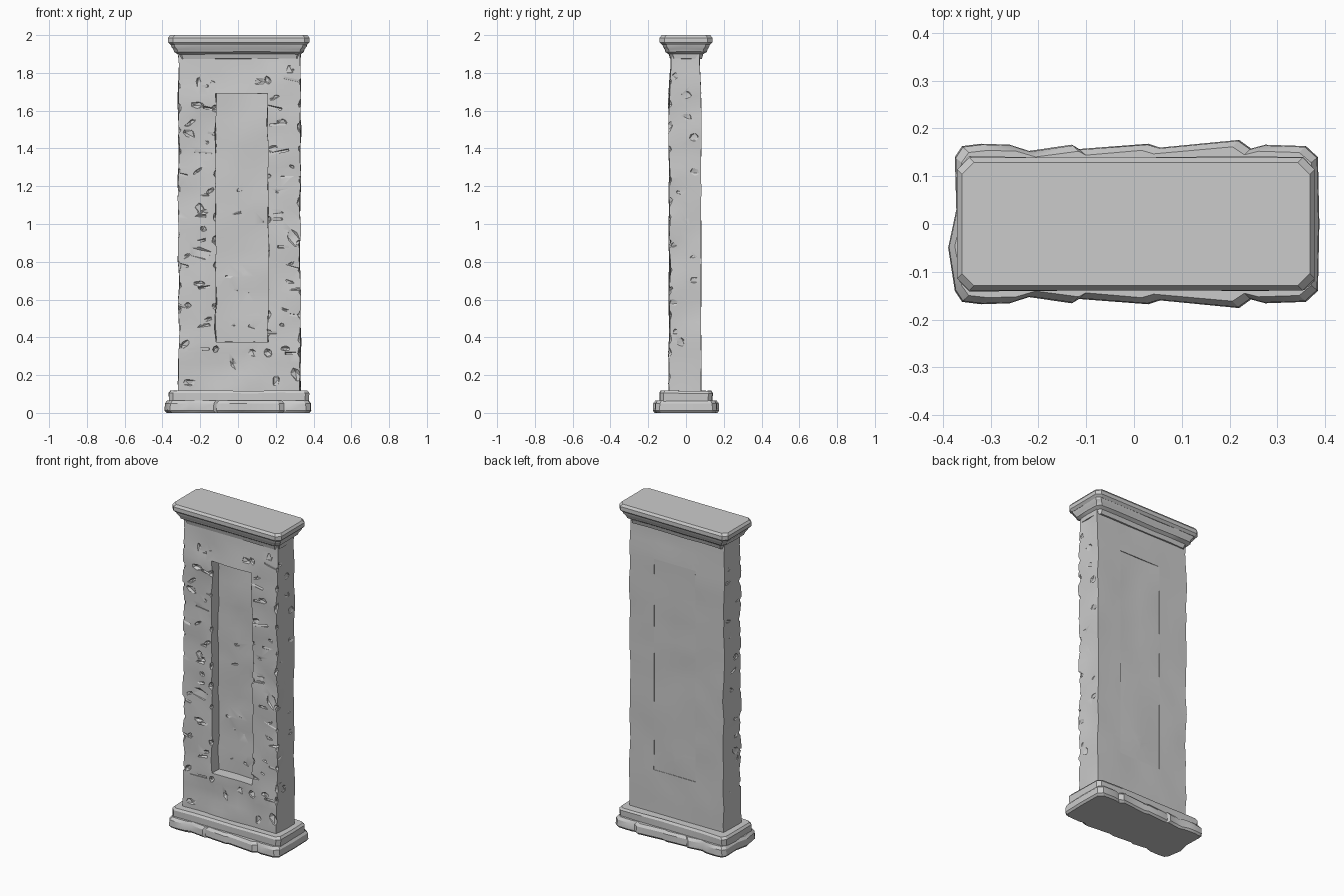
import bpy, bmesh, math, random
from mathutils import Vector, Matrix, noise

if "Cube" in bpy.data.objects:
    bpy.data.objects.remove(bpy.data.objects["Cube"])

random.seed(11)


def finish(name, bm, angle=28):
    bmesh.ops.recalc_face_normals(bm, faces=bm.faces[:])
    me = bpy.data.meshes.new(name)
    bm.to_mesh(me)
    bm.free()
    ob = bpy.data.objects.new(name, me)
    bpy.context.collection.objects.link(ob)
    bpy.ops.object.select_all(action='DESELECT')
    ob.select_set(True)
    bpy.context.view_layer.objects.active = ob
    bpy.ops.object.shade_smooth_by_angle(angle=math.radians(angle))
    return ob


def loft(name, rings, jitter=0.0):
    """Closed solid through a stack of equal-sized rings of points."""
    bm = bmesh.new()
    loops = [[bm.verts.new(Vector(p) + jitter * noise.noise_vector(Vector(p) * 9))
              for p in ring] for ring in rings]
    for a, b in zip(loops, loops[1:]):
        for i in range(len(a)):
            j = (i + 1) % len(a)
            bm.faces.new((a[i], a[j], b[j], b[i]))
    bm.faces.new(loops[0])
    bm.faces.new(loops[-1])
    return finish(name, bm)


def rect_ring(x0, x1, y, z, c=0.02):
    """Chamfered rectangle with a few points along the long sides."""
    xs = [x0 + c] + [x0 + (x1 - x0) * t for t in (0.2, 0.4, 0.6, 0.8)] + [x1 - c]
    front = [(x, -y, z) for x in xs] + [(x1, -y + c, z), (x1, 0, z), (x1, y - c, z)]
    back = [(x, y, z) for x in reversed(xs)] + [(x0, y - c, z), (x0, 0, z), (x0, -y + c, z)]
    return front + back


def grid_box(x0, x1, y0, y1, z0, z1, step):
    bm = bmesh.new()
    bmesh.ops.create_cube(bm, size=1)
    lo, hi = Vector((x0, y0, z0)), Vector((x1, y1, z1))
    for v in bm.verts:
        v.co = Vector([lo[i] if v.co[i] < 0 else hi[i] for i in range(3)])
    for i in range(3):
        n = max(1, round((hi[i] - lo[i]) / step))
        no = Vector([float(k == i) for k in range(3)])
        for k in range(1, n):
            co = lo + no * (hi[i] - lo[i]) * k / n
            bmesh.ops.bisect_plane(bm, geom=bm.verts[:] + bm.edges[:] + bm.faces[:],
                                   plane_co=co, plane_no=no)
    return bm


def rough(bm, amount, scale):
    for v in bm.verts:
        k = 0.3 if v.co.y > 0.07 else 1.0
        n = noise.noise_vector(v.co * scale)
        v.co += Vector((n.x, n.y * k, n.z * 0.3)) * amount


def cut(ob, cutter, self_hit=False):
    m = ob.modifiers.new("cut", 'BOOLEAN')
    m.operation, m.solver, m.object = 'DIFFERENCE', 'EXACT', cutter
    m.use_self = self_hit
    bpy.ops.object.select_all(action='DESELECT')
    bpy.context.view_layer.objects.active = ob
    ob.select_set(True)
    bpy.ops.object.modifier_apply(modifier=m.name)
    bpy.data.objects.remove(cutter)


# Weathered shaft
bm = grid_box(-0.315, 0.33, -0.088, 0.08, 0.1, 1.9, 0.055)
rough(bm, 0.011, 7)
for v in bm.verts:
    if v.co.z > 1.7:
        v.co.y *= 1 - 0.1 * min(1, (v.co.z - 1.7) / 0.15)
shaft = finish("shaft", bm)

# Deep front panel and shallow back panel
bm = grid_box(-0.118, 0.158, -0.15, -0.022, 0.375, 1.69, 0.07)
rough(bm, 0.012, 8)
cut(shaft, finish("front_recess_cutter", bm))
bm = grid_box(-0.12, 0.165, 0.077, 0.13, 0.38, 1.69, 0.07)
for v in bm.verts:
    if v.co.y < 0.1:
        v.co.y += 0.006 * noise.noise(v.co * 6)
cut(shaft, finish("back_recess_cutter", bm))

# Chips and joints knocked out of the front borders and side edges
bm = bmesh.new()


def chip(pos, size, tilt, box=False):
    rot = Matrix.Rotation(random.uniform(-tilt, tilt), 4, 'Y') @ \
        Matrix.Rotation(random.uniform(-0.5, 0.5), 4, 'X') @ \
        Matrix.Rotation(random.uniform(-0.4, 0.4), 4, 'Z')
    mat = Matrix.Translation(pos) @ rot @ Matrix.Diagonal((*size, 1))
    if box:
        bmesh.ops.create_cube(bm, size=1, matrix=mat)
    else:
        bmesh.ops.create_icosphere(bm, subdivisions=1, radius=1, matrix=mat)


R = random.uniform
for x0, x1, outer, inner in ((-0.31, -0.13, -0.322, -0.118), (0.17, 0.325, 0.337, 0.158)):
    z = 0.22
    while z < 1.66:
        z += R(0.09, 0.15)
        chip((R(x0, x1), -0.098, z), (R(0.06, 0.12), 0.03, 0.012), 0.25, True)
        chip((R(x0, x1), -0.1, z + R(0, 0.06)), (R(0.02, 0.05), 0.022, R(0.01, 0.025)), 0.8)
        chip((outer, -0.095, z + R(-0.03, 0.03)), (R(0.015, 0.03), 0.022, R(0.02, 0.05)), 0.4)
        chip((outer, R(-0.06, 0.05), z + R(0, 0.08)), (0.012, R(0.02, 0.04), R(0.01, 0.03)), 0.3)
        if R(0, 1) < 0.6:
            chip((inner, -0.092, z), (R(0.012, 0.025), 0.02, R(0.015, 0.03)), 0.5)
# Panel floor scars
for i in range(9):
    chip((R(-0.09, 0.13), -0.03, R(0.45, 1.6)), (R(0.03, 0.06), 0.018, 0.012), 0.4, True)
# Scattered scars above and below the panel, larger bites at the right and left edges
for x, z, w, h in ((0.13, 1.76, 0.05, 0.03), (0.27, 1.82, 0.035, 0.04), (-0.21, 1.77, 0.02, 0.05),
                   (0.07, 0.32, 0.04, 0.03), (-0.03, 0.27, 0.025, 0.05), (-0.25, 0.16, 0.05, 0.025),
                   (0.2, 0.17, 0.025, 0.04), (0.3, 0.92, 0.04, 0.07), (-0.22, 0.85, 0.09, 0.045),
                   (-0.2, 1.08, 0.03, 0.05), (-0.26, 1.48, 0.05, 0.03), (0.31, 0.2, 0.03, 0.05)):
    chip((x, -0.103, z), (w, 0.028, h), 0.5)
cut(shaft, finish("chip_cutter", bm), True)
bpy.ops.object.shade_smooth_by_angle(angle=math.radians(28))

# Lower plinth: chipped outline mirrored front to back
half = [(-0.375, 0.14), (-0.36, 0.163), (-0.32, 0.168), (-0.26, 0.166), (-0.22, 0.153),
        (-0.13, 0.166), (-0.115, 0.157), (0.03, 0.168), (0.055, 0.16), (0.22, 0.176),
        (0.245, 0.158), (0.275, 0.166), (0.36, 0.163), (0.385, 0.14)]
outline = [(x, -y) for x, y in half] + [(0.388, 0.0)] + half[::-1] + [(-0.372, 0.03), (-0.389, -0.05)]
rings = []
for z, s in ((0, 0.01), (0.012, 0), (0.05, 0.002), (0.066, 0.014)):
    rings.append([(x - math.copysign(s, x), y * (1 - s / 0.17), z) for x, y in outline])
loft("lower_plinth", rings)

# Upper plinth
loft("upper_plinth", [rect_ring(-0.363, 0.373, 0.138, 0.05), rect_ring(-0.365, 0.375, 0.14, 0.105),
                      rect_ring(-0.355, 0.365, 0.132, 0.118)], 0.005)

# Stepped cornice and cap slab
loft("cornice", [rect_ring(-0.312, 0.328, 0.083, 1.875), rect_ring(-0.318, 0.332, 0.09, 1.9),
                 rect_ring(-0.338, 0.348, 0.108, 1.912), rect_ring(-0.342, 0.352, 0.112, 1.925),
                 rect_ring(-0.355, 0.363, 0.122, 1.94), rect_ring(-0.358, 0.366, 0.125, 1.958)], 0.004)
loft("cap_slab", [rect_ring(-0.357, 0.365, 0.126, 1.948, 0.025), rect_ring(-0.37, 0.378, 0.139, 1.962, 0.025),
                  rect_ring(-0.37, 0.378, 0.139, 1.986, 0.025), rect_ring(-0.36, 0.368, 0.129, 2.0, 0.025)])
